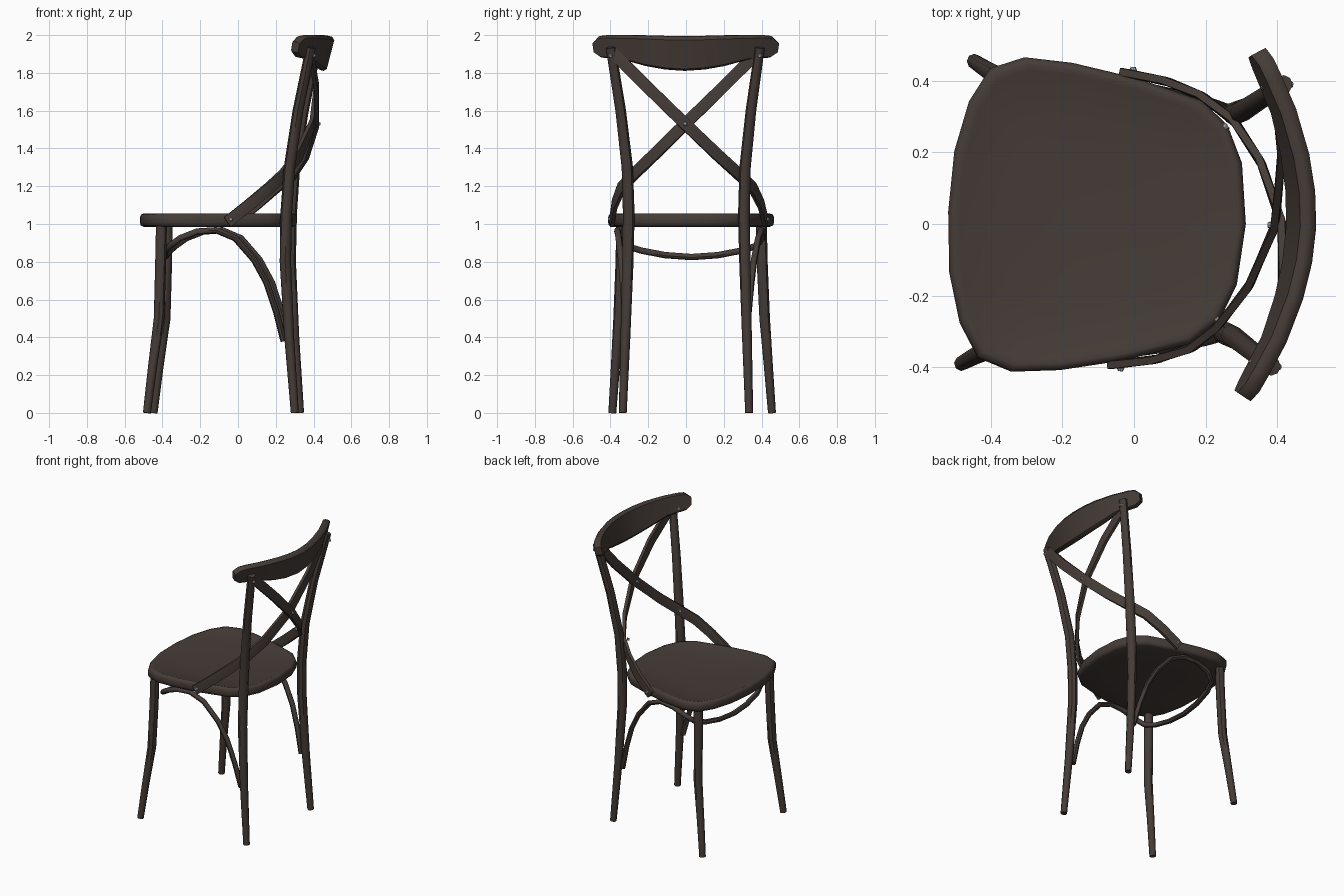
import bpy, bmesh, math
from mathutils import Vector, Matrix

if "Cube" in bpy.data.objects:
    bpy.data.objects.remove(bpy.data.objects["Cube"])

UP = Vector((0, 0, 1))
# the whole chair is turned slightly about z
TURN = Matrix.Translation((0, 0.013, 0)) @ Matrix.Rotation(-0.042, 4, 'Z')


def material(name, rgb):
    m = bpy.data.materials.new(name)
    m.diffuse_color = (*rgb, 1)
    m.use_nodes = True
    m.node_tree.nodes["Principled BSDF"].inputs["Base Color"].default_value = m.diffuse_color
    return m


WOOD = material("dark brown wood", (0.060, 0.045, 0.038))
STEEL = material("grey steel", (0.36, 0.40, 0.42))

ROUND = [(math.cos(k * math.pi / 4), math.sin(k * math.pi / 4)) for k in range(8)]
FLAT = [(1, .4), (.85, 1), (-.85, 1), (-1, .4), (-1, -.4), (-.85, -1), (.85, -1), (1, -.4)]


def finish(name, bm, mat, angle=45):
    bmesh.ops.recalc_face_normals(bm, faces=bm.faces)
    bm.transform(TURN)
    me = bpy.data.meshes.new(name)
    bm.to_mesh(me)
    bm.free()
    me.materials.append(mat)
    for p in me.polygons:
        p.use_smooth = True
    me.set_sharp_from_angle(angle=math.radians(angle))
    ob = bpy.data.objects.new(name, me)
    bpy.context.collection.objects.link(ob)
    return ob


def loft(bm, rings):
    for a, b in zip(rings, rings[1:]):
        n = len(a)
        for k in range(n):
            bm.faces.new((a[k], a[(k + 1) % n], b[(k + 1) % n], b[k]))


def sweep(name, pts, sizes, ref, section=ROUND):
    """Sweep a section along pts; ref is a start vector, or a function of the tangent."""
    pts = [Vector(p) for p in pts]
    bm = bmesh.new()
    rings = []
    n = None if callable(ref) else Vector(ref)
    for i, p in enumerate(pts):
        t = (pts[min(i + 1, len(pts) - 1)] - pts[max(i - 1, 0)]).normalized()
        if callable(ref):
            n = ref(t)
        n = (n - t * n.dot(t)).normalized()
        b = t.cross(n)
        sa, sb = sizes[i] if isinstance(sizes, list) else sizes
        rings.append([bm.verts.new(p + n * u * sa + b * v * sb) for u, v in section])
    loft(bm, rings)
    bm.faces.new(rings[0])
    bm.faces.new(rings[-1])
    return finish(name, bm, WOOD)


def flip(pts, s):
    return [(x, s * y, z) for x, y, z in pts]


# seat: rounded frame with a shallow dished top
half = [(-.52, 0), (-.51, .17), (-.475, .31), (-.42, .405), (-.325, .44), (-.19, .43),
        (-.01, .395), (.175, .34), (.25, .275), (.295, .17), (.313, 0)]
outline = half + [(x, -y) for x, y in half[-2:0:-1]]
bm = bmesh.new()
rings = []
for k, z in [(.5, .985), (.95, .985), (.99, .993), (1, 1.01), (1, 1.035), (.985, 1.05),
             (.955, 1.055), (.92, 1.05), (.6, 1.038), (.25, 1.03)]:
    rings.append([bm.verts.new((-.1 + (x + .1) * k, y * k, z)) for x, y in outline])
loft(bm, rings)
bm.faces.new(rings[0])
bm.faces.new(rings[-1])
finish("seat", bm, WOOD, 60)

# legs: the rear pair runs up to carry the back
front_leg = [(-.465, .423, 0), (-.435, .405, .25), (-.402, .387, .5),
             (-.394, .374, .8), (-.39, .37, 1.0)]
rear_leg = [(.315, .335, 0), (.285, .322, .4), (.264, .31, .8), (.268, .305, 1.05),
            (.286, .312, 1.3), (.332, .345, 1.6), (.402, .395, 1.935)]
front_r = [(r, r) for r in (.021, .024, .028, .029, .029)]
rear_r = [(r, r) for r in (.021, .026, .03, .031, .03, .028, .026)]
for s, side in ((1, "far"), (-1, "near")):
    sweep("front_leg_" + side, flip(front_leg, s), front_r, (1, 0, 0))
    sweep("rear_leg_" + side, flip(rear_leg, s), rear_r, (1, 0, 0))

# bentwood hoop under the seat: rear leg, arch, front bow, arch, rear leg
hoop = [(.255, .315, .38), (.215, .328, .54), (.165, .34, .69), (.1, .352, .81),
        (.0, .37, .925), (-.1, .38, .967), (-.2, .385, .96), (-.29, .38, .925),
        (-.345, .345, .885), (-.37, .27, .86), (-.385, .14, .835), (-.39, 0, .825)]
sweep("bentwood_hoop", hoop + flip(hoop[-2::-1], -1), (.017, .017), (1, 0, 0))

# crossed back braces, bent forward to the sides of the seat
brace = [(.388, -.385, 1.91), (.415, -.2, 1.725), (.405, 0, 1.53), (.34, .17, 1.365),
         (.262, .282, 1.26), (.18, .35, 1.19), (.08, .388, 1.105), (-.02, .405, 1.025),
         (-.04, .408, 1.01)]
for s, side, dx in ((1, "outer", .01), (-1, "inner", -.01)):
    path = [(x + (dx if i < 5 else 0), s * y, z) for i, (x, y, z) in enumerate(brace)]
    sweep("back_brace_" + side, path, (.012, .031), lambda t: t.cross(UP), FLAT)

# crest rail: curved, leaning board that narrows at its ends: (x, y, z low, z high)
rail = [(.468, 0, 1.81, 1.995), (.461, .1, 1.817, 1.997), (.442, .2, 1.835, 2.0),
        (.405, .32, 1.868, 2.0), (.362, .41, 1.878, 2.0), (.342, .45, 1.882, 1.995),
        (.324, .48, 1.91, 1.965)]
full = [(x, -y, a, b) for x, y, a, b in rail[:0:-1]] + rail
sweep("crest_rail", [(x, y, (a + b) / 2) for x, y, a, b in full],
      [((b - a) / 2, .023) for x, y, a, b in full],
      lambda t: Vector((.26, 0, 1)), FLAT)


# bolts
def bolt(name, loc, axis):
    bm = bmesh.new()
    rot = Vector(axis).to_track_quat('Z', 'Y').to_matrix().to_4x4()
    bmesh.ops.create_cone(bm, cap_ends=True, segments=8, radius1=.012, radius2=.007,
                          depth=.012, matrix=Matrix.Translation(loc) @ rot)
    finish(name, bm, STEEL, 30)


bolt("cross_bolt_back", (.43, 0, 1.53), (1, 0, 0))
bolt("cross_bolt_front", (.38, 0, 1.53), (-1, 0, 0))
for s in (1, -1):
    bolt("top_bolt_back", (.422, s * .395, 1.89), (1, 0, -.2))
    bolt("top_bolt_front", (.346, s * .385, 1.91), (-1, -s * .6, .2))
    bolt("seat_bolt", (-.02, s * .42, 1.025), (0, s, 0))
    bolt("brace_bolt", (.245, s * .27, 1.265), (-.7, -s * .7, 0))
